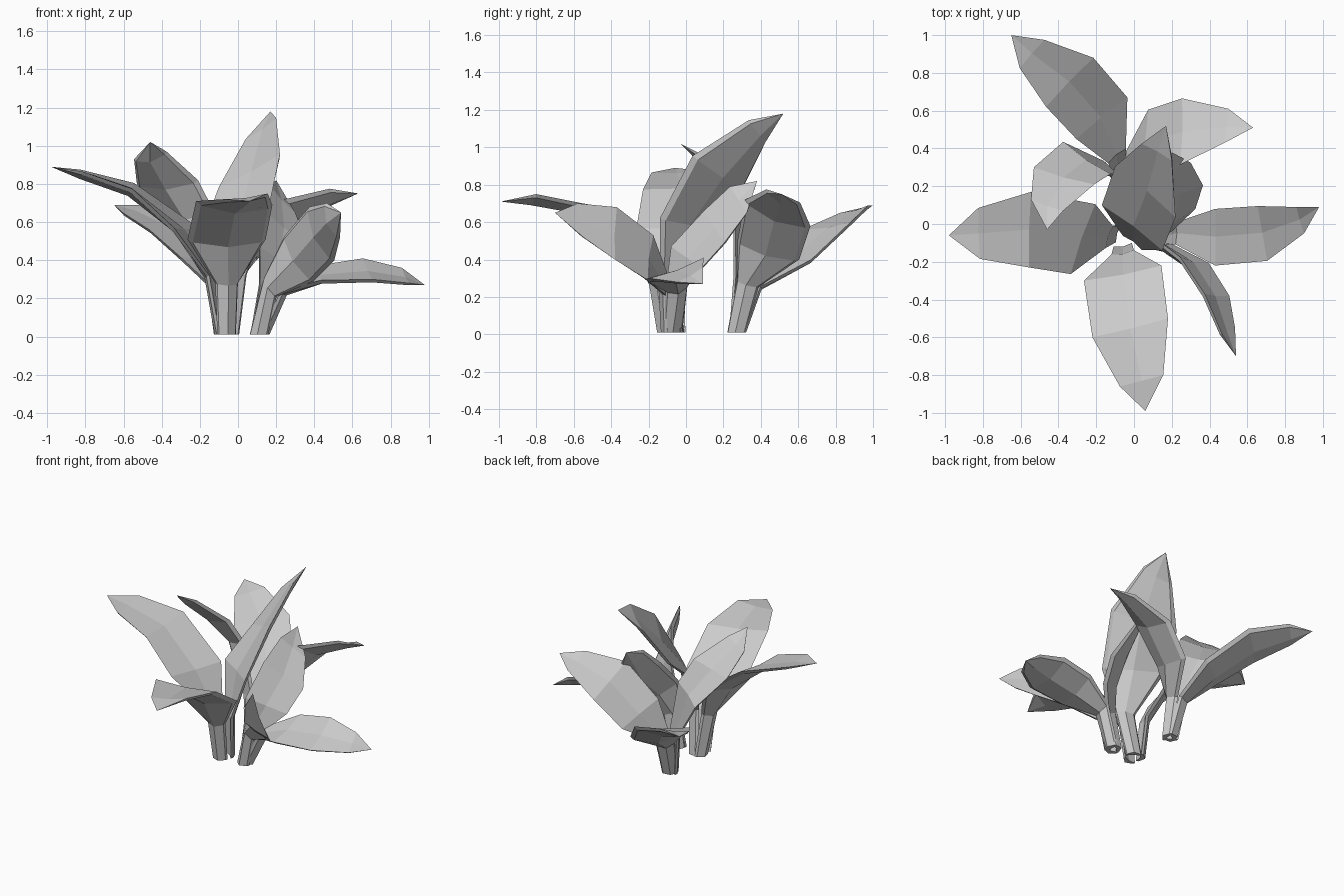
import bpy
from mathutils import Vector

cube = bpy.data.objects.get("Cube")
if cube:
    bpy.data.objects.remove(cube, do_unlink=True)

grey = bpy.data.materials.new("leaf_grey")
grey.use_nodes = True
colour = (0.6, 0.6, 0.6, 1)
grey.diffuse_color = colour
grey.node_tree.nodes["Principled BSDF"].inputs["Base Color"].default_value = colour

STEM_WIDTH = 0.11
KEELS = (0.045, 0.05, 0.06, 0.06, 0.045)
# Cross-section: share of the width, share of the keel depth
SECTION = ((-.5, 0), (0, .2), (.5, 0), (.44, .4), (0, 1), (-.44, .4))


def leaf(name, root, neck, blade, tip, sides):
    """Keeled leaf: blade holds three centre points, sides the matching edge-to-edge vectors."""
    path = [Vector(p) for p in (root, neck, *blade, tip)]
    spans = [Vector(s) for s in sides]
    foot_span = Vector((spans[0].x, spans[0].y, 0)).normalized() * STEM_WIDTH
    spans = [foot_span * 0.9, spans[0].normalized() * STEM_WIDTH * 1.1] + spans

    # The keel hangs on the underside of the blade
    sign = -1 if (path[4] - path[2]).cross(spans[3]).z > 0 else 1
    verts = []
    for i, (span, keel) in enumerate(zip(spans, KEELS)):
        tangent = path[i + 1] - path[i - 1] if i else Vector((0, 0, 1))
        under = tangent.cross(span).normalized() * sign * keel
        verts += [path[i] + span * w + under * d for w, d in SECTION]

    # Skin the rings, then close the foot and the tip
    n = len(SECTION)
    faces = [tuple(range(n))]
    for start in range(0, len(verts) - n, n):
        for k in range(n):
            a, b = start + k, start + (k + 1) % n
            faces.append((b, a, a + n, b + n))
    end, apex = len(verts) - n, len(verts)
    faces += [(end + (k + 1) % n, end + k, apex) for k in range(n)]
    verts.append(path[-1])
    if sign < 0:
        faces = [f[::-1] for f in faces]

    mesh = bpy.data.meshes.new(name)
    mesh.from_pydata(verts, [], faces)
    mesh.materials.append(grey)
    obj = bpy.data.objects.new(name, mesh)
    bpy.context.collection.objects.link(obj)


# Front plant
leaf("front_leaf", (-.06, -.11, .01), (-.06, -.15, .28),
     [(-.06, -.26, .51), (-.02, -.55, .7), (.04, -.83, .735)], (.06, -.99, .71),
     [(.41, .08, 0), (.4, .1, -.02), (.23, .06, .03)])
leaf("right_leaf", (-.08, -.05, .01), (-.13, -.07, .32),
     [(-.27, -.08, .57), (-.55, -.03, .79), (-.82, -.05, .87)], (-.98, -.06, .89),
     [(.13, .37, 0), (.01, .4, .03), (-.01, .27, .01)])
leaf("tall_leaf", (-.04, -.05, .01), (-.01, -.1, .32),
     [(-.01, -.02, .61), (.06, .17, .87), (.12, .38, 1.09)], (.17, .52, 1.18),
     [(.32, -.24, .02), (.32, -.27, .17), (.16, -.09, .11)])

# Left plant
leaf("low_leaf", (.12, -.07, .01), (.22, -.05, .25),
     [(.43, -.07, .335), (.68, -.05, .355), (.88, .02, .32)], (.98, .09, .27),
     [(0, .3, .08), (-.05, .29, .11), (-.04, .14, .08)])
leaf("front_left_leaf", (.11, -.09, .01), (.17, -.1, .26),
     [(.32, -.19, .41), (.44, -.375, .54), (.5, -.565, .61)], (.54, -.7, .65),
     [(.15, -.03, -.24), (.13, -.01, -.28), (.07, .03, -.18)])
leaf("inner_leaf", (.11, -.06, .01), (.16, -.07, .25),
     [(.22, 0, .41), (.25, .15, .575), (.235, .28, .72)], (.2, .38, .82),
     [(.21, .16, -.12), (.23, .11, -.17), (.13, .09, -.14)])

# Back plant
leaf("back_right_leaf", (-.07, .28, .01), (-.09, .36, .26),
     [(-.17, .56, .41), (-.34, .75, .58), (-.54, .9, .67)], (-.65, 1, .69),
     [(.27, .22, -.02), (.25, .26, .04), (.13, .15, .04)])
leaf("back_left_leaf", (-.06, .27, .01), (-.05, .33, .27),
     [(.05, .44, .45), (.25, .49, .65), (.49, .52, .74)], (.63, .51, .75),
     [(.05, .33, -.1), (.01, .35, -.14), (.02, .18, -.07)])
leaf("curled_leaf", (-.08, .27, .01), (-.11, .3, .3),
     [(-.25, .35, .63), (-.37, .255, .81), (-.46, .1, .95)], (-.46, -.03, 1.02),
     [(.25, -.17, .05), (.32, -.09, .02), (.17, -.06, .04)])
